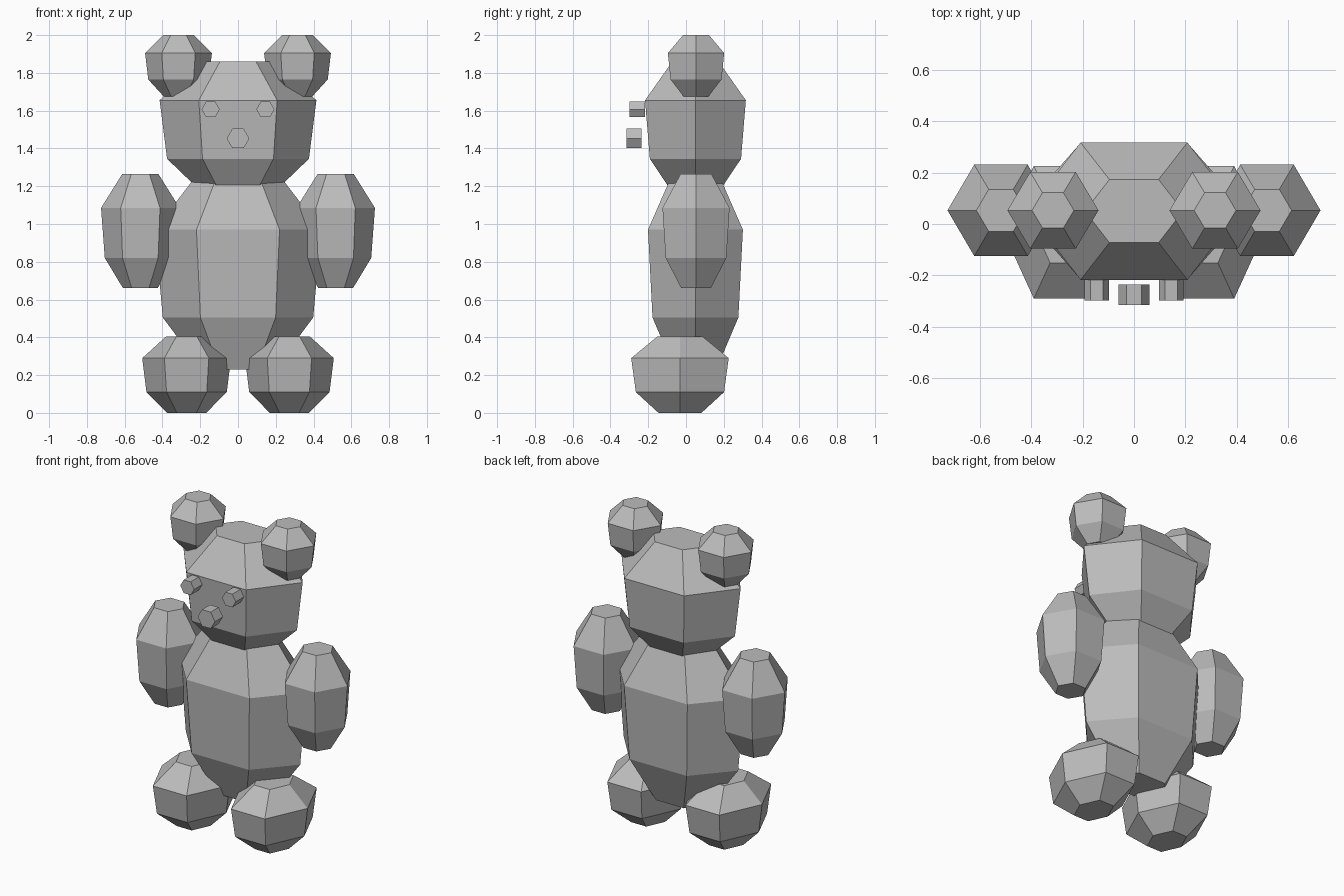
import bpy, bmesh
from math import cos, sin, pi

cube = bpy.data.objects.get("Cube")
if cube:
    bpy.data.objects.remove(cube, do_unlink=True)

GREY = (0.5, 0.5, 0.5, 1.0)
grey = bpy.data.materials.new("plain grey")
grey.use_nodes = True
grey.diffuse_color = GREY
grey.node_tree.nodes["Principled BSDF"].inputs["Base Color"].default_value = GREY

# Ring sizes of every padded body part, bottom to top
PAD_RINGS = (0.44, 0.905, 1.0, 0.46)


def finish(name, bm):
    bmesh.ops.recalc_face_normals(bm, faces=bm.faces)
    mesh = bpy.data.meshes.new(name)
    bm.to_mesh(mesh)
    bm.free()
    mesh.materials.append(grey)
    obj = bpy.data.objects.new(name, mesh)
    bpy.context.collection.objects.link(obj)


def pad(name, x, y, rx, ry, heights):
    """Six-sided rounded body part, stacked from four rings."""
    bm = bmesh.new()
    rings = []
    for scale, z in zip(PAD_RINGS, heights):
        rings.append([bm.verts.new((x + rx * scale * cos(i * pi / 3),
                                    y + ry * scale * sin(i * pi / 3), z))
                      for i in range(6)])
    for low, high in zip(rings, rings[1:]):
        for i in range(6):
            j = (i + 1) % 6
            bm.faces.new((low[i], low[j], high[j], high[i]))
    bm.faces.new(rings[0])
    bm.faces.new(rings[-1])
    finish(name, bm)


def button(name, x, z, radius, front, back):
    """Six-sided prism pointing forward."""
    bm = bmesh.new()
    ends = [[bm.verts.new((x + radius * cos(i * pi / 3), y,
                           z + radius * sin(i * pi / 3)))
             for i in range(6)] for y in (front, back)]
    for i in range(6):
        j = (i + 1) % 6
        bm.faces.new((ends[0][i], ends[0][j], ends[1][j], ends[1][i]))
    for end in ends:
        bm.faces.new(end)
    finish(name, bm)


# Torso and head
pad("torso", 0, 0.05, 0.44, 0.29, (0.23, 0.505, 0.97, 1.28))
pad("head", 0, 0.05, 0.415, 0.308, (1.16, 1.345, 1.655, 1.86))

# Paired limbs, ears and eyes
for side, s in (("left", 1), ("right", -1)):
    pad(side + "_ear", s * 0.315, 0.053, 0.177, 0.172, (1.675, 1.765, 1.905, 2.0))
    pad(side + "_arm", s * 0.517, 0.053, 0.208, 0.205, (0.66, 0.82, 1.085, 1.265))
    pad(side + "_foot", s * 0.272, -0.032, 0.235, 0.298, (0, 0.11, 0.29, 0.405))
    button(side + "_eye", s * 0.145, 1.607, 0.048, -0.298, -0.217)

# Nose
button("nose", 0, 1.453, 0.06, -0.315, -0.235)
